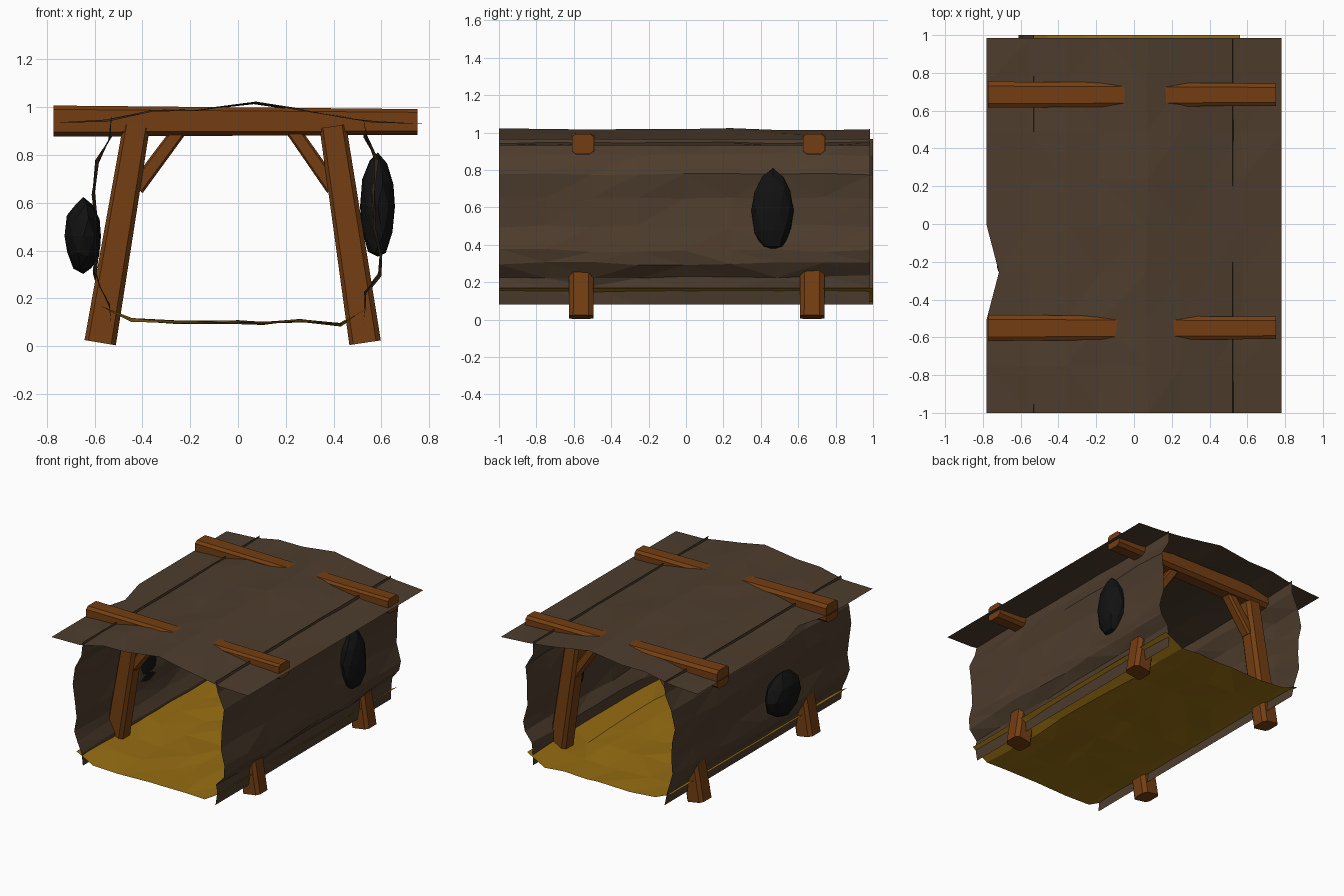
import bpy, bmesh, random
from mathutils import Vector

if "Cube" in bpy.data.objects:
    bpy.data.objects.remove(bpy.data.objects["Cube"])

random.seed(4)


def material(name, rgb):
    m = bpy.data.materials.new(name)
    m.diffuse_color = (*rgb, 1)
    m.use_nodes = True
    m.node_tree.nodes["Principled BSDF"].inputs["Base Color"].default_value = m.diffuse_color
    return m


ROCK = material("rock", (0.075, 0.046, 0.026))
WOOD = material("wood", (0.175, 0.048, 0.006))
DIRT = material("dirt", (0.31, 0.155, 0.006))
STONE = material("dark_stone", (0.006, 0.006, 0.006))


def finish(name, bm, mat):
    me = bpy.data.meshes.new(name)
    bm.to_mesh(me)
    bm.free()
    me.materials.append(mat)
    ob = bpy.data.objects.new(name, me)
    bpy.context.collection.objects.link(ob)
    return ob


def sheet(name, profile, y0, y1, jitter, mat, notch=None):
    """Thin rough sheet: an (x, z) profile swept along y, triangulated."""
    bm = bmesh.new()
    n, last = 8, len(profile) - 1
    rows = []
    for j in range(n + 1):
        row = []
        for i, (x, z) in enumerate(profile):
            if 0 < i < last:
                x += random.uniform(-jitter, jitter)
                z += random.uniform(-jitter, jitter)
            if notch == (i, j):
                x += 0.065
            row.append(bm.verts.new((x, y0 + (y1 - y0) * j / n, z)))
        rows.append(row)
    for a, b in zip(rows, rows[1:]):
        for i in range(last):
            bm.faces.new((a[i], a[i + 1], b[i + 1], b[i]))
    bmesh.ops.triangulate(bm, faces=bm.faces[:])
    return finish(name, bm, mat)


def timber(name, p0, p1, s0, s1):
    """Chamfered eight-sided timber from p0 to p1; s0, s1 are end sizes (in xz, in y)."""
    bm = bmesh.new()
    p0, p1 = Vector(p0), Vector(p1)
    side = Vector((0, 1, 0))
    across = side.cross(p1 - p0).normalized()
    shape = [(1, .6), (.65, 1), (-.7, 1), (-1, .65), (-1, -.7), (-.75, -1), (.7, -1), (1, -.65)]
    rings = [[bm.verts.new(p + across * u * s[0] / 2 + side * v * s[1] / 2) for u, v in shape]
             for p, s in ((p0, s0), (p1, s1))]
    for i in range(8):
        k = (i + 1) % 8
        bm.faces.new((rings[0][i], rings[0][k], rings[1][k], rings[1][i]))
    bm.faces.new(rings[0])
    bm.faces.new(rings[1])
    bmesh.ops.recalc_face_normals(bm, faces=bm.faces[:])
    return finish(name, bm, WOOD)


def boulder(name, centre, half):
    bm = bmesh.new()
    bmesh.ops.create_icosphere(bm, subdivisions=2, radius=1)
    for v in bm.verts:
        d = v.co * random.uniform(0.93, 1.04)
        v.co = Vector([c + h * k for c, h, k in zip(centre, half, d)])
    return finish(name, bm, STONE)


# Rock shell and dirt floor
sheet("ceiling", [(-.78, .935), (-.55, .943), (-.36, .985), (-.18, .987), (.07, 1.018),
                  (.25, .99), (.42, .963), (.57, .94), (.78, .93)],
      -1, .985, .006, ROCK, notch=(0, 3))
sheet("right_wall", [(.522, .08), (.53, .17), (.535, .23), (.592, .3), (.597, .37), (.57, .5),
                     (.565, .65), (.58, .78), (.533, .88), (.522, .965)],
      -1, .985, .009, ROCK)
sheet("left_wall", [(-.53, .08), (-.545, .17), (-.58, .24), (-.6, .31), (-.582, .42), (-.595, .54),
                    (-.605, .64), (-.59, .77), (-.535, .87), (-.53, .965)],
      -1, 1, .009, ROCK)
sheet("floor", [(-.58, .17), (-.45, .11), (-.25, .1), (0, .1), (.1, .095), (.27, .105),
                (.43, .09), (.56, .17)],
      -1, 1, .009, DIRT)

# Two timber support frames
for label, y in (("front", -.56), ("back", .675)):
    timber(label + "_beam", (-.772, y + .01, .942), (.752, y + .01, .938), (.13, .138), (.108, .118))
    timber(label + "_left_post", (-.577, y, .014), (-.425, y, .92), (.133, .132), (.112, .12))
    timber(label + "_right_post", (.532, y, .014), (.397, y, .92), (.133, .132), (.112, .12))
    timber(label + "_left_brace", (-.425, y, .66), (-.24, y, .91), (.065, .08), (.06, .075))
    timber(label + "_right_brace", (.4, y, .66), (.225, y, .91), (.065, .08), (.06, .075))

# Boulders wedged in the walls
boulder("right_boulder", (.585, .465, .583), (.077, .117, .22))
boulder("left_boulder", (-.648, -.17, .46), (.08, .18, .163))
